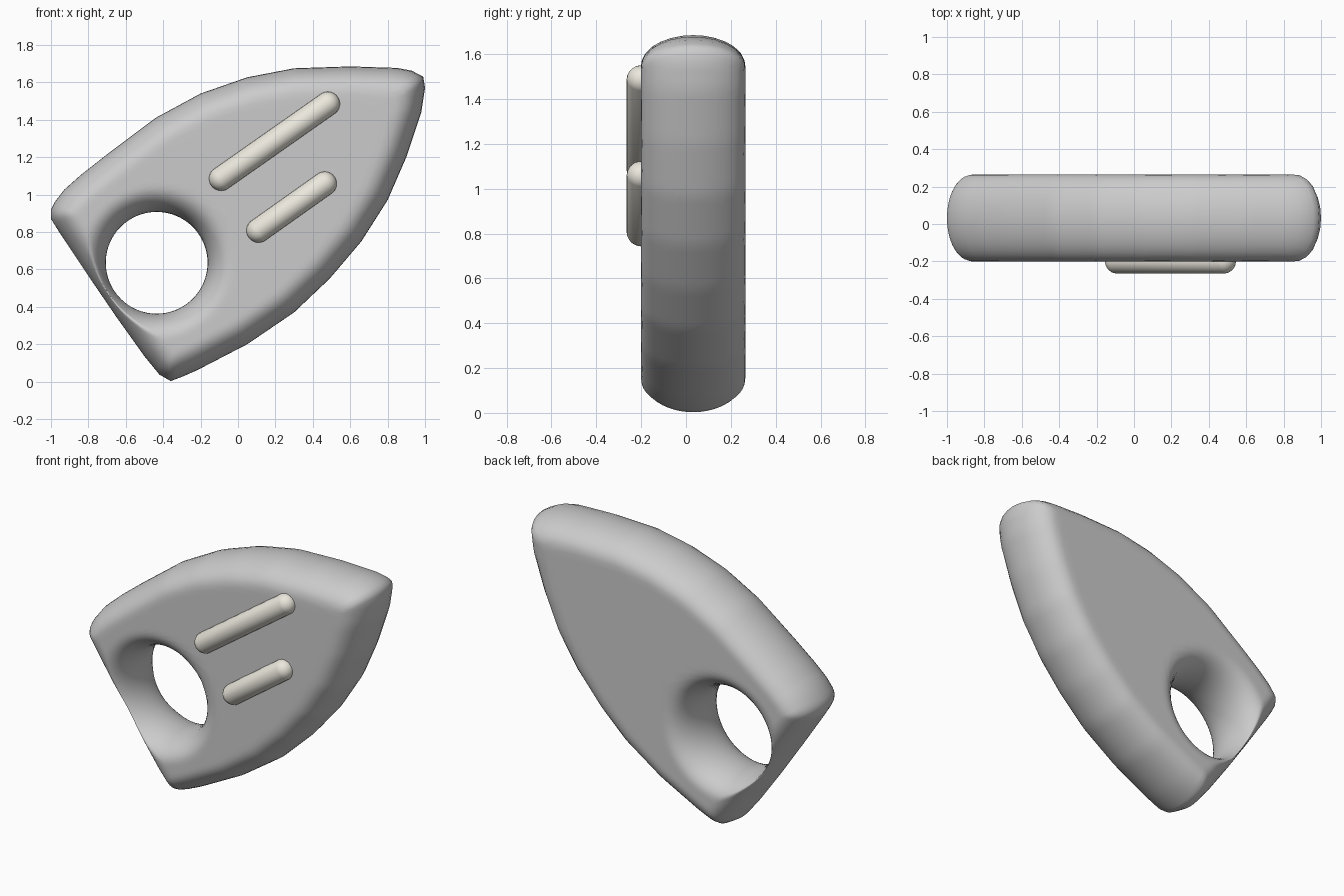
import bpy, bmesh, math
from mathutils import Vector, Matrix

if "Cube" in bpy.data.objects:
    bpy.data.objects.remove(bpy.data.objects["Cube"])

OUTLINE = [(-1, .92), (-.98, .96), (-.93, 1.025), (-.84, 1.105), (-.7, 1.215), (-.44, 1.41),
           (-.2, 1.54), (.05, 1.627), (.3, 1.675), (.6, 1.685), (.85, 1.677), (.93, 1.662),
           (.99, 1.63), (1, 1.57), (.98, 1.44), (.9, 1.2), (.8, .97), (.66, .75),
           (.49, .55), (.3, .37), (.05, .2), (-.22, .06), (-.3, .025), (-.36, .003),
           (-.42, .037), (-.5, .135), (-.65, .345), (-.8, .565), (-.95, .79), (-1, .87)]
HOLE, HOLE_R = Vector((-.435, .635)), .272
MID_Y, HALF, ROUND = .032, .233, .14
pts = [Vector(p) for p in OUTLINE]
segs = list(zip(pts, pts[1:] + pts[:1]))


def edge_distance(p):
    best = 9
    for a, b in segs:
        ab = b - a
        t = max(0, min(1, (p - a).dot(ab) / ab.length_squared))
        best = min(best, (a + ab * t - p).length)
    return best


def half_depth(p):
    d = min(edge_distance(p), (p - HOLE).length - HOLE_R)
    u = 1 - max(0, min(1, d / ROUND))
    return HALF * math.sqrt(max(0, 1 - u ** 2.1))


def finish(bm, name, mat=None):
    bmesh.ops.recalc_face_normals(bm, faces=bm.faces)
    for f in bm.faces:
        f.smooth = True
    me = bpy.data.meshes.new(name)
    bm.to_mesh(me)
    bm.free()
    if mat:
        me.materials.append(mat)
    ob = bpy.data.objects.new(name, me)
    bpy.context.collection.objects.link(ob)
    return ob


# rounded plate: loops run from the hole rim to the outer rim, pillowed on both sides
rim = []
for a, b in segs:
    n = max(2, round((b - a).length / .045))
    rim += [a.lerp(b, i / n) for i in range(n)]
STEPS = 26
bm = bmesh.new()
front, back = [], []
for k in range(STEPS + 1):
    t = (1 - math.cos(math.pi * k / STEPS)) / 2
    fr, bk = [], []
    for p in rim:
        q = (HOLE + (p - HOLE).normalized() * HOLE_R).lerp(p, t)
        h = 0 if k in (0, STEPS) else half_depth(q)
        v = bm.verts.new((q.x, MID_Y - h, q.y))
        fr.append(v)
        bk.append(v if k in (0, STEPS) else bm.verts.new((q.x, MID_Y + h, q.y)))
    front.append(fr)
    back.append(bk)
N = len(rim)
for rows in (front, back):
    for r0, r1 in zip(rows, rows[1:]):
        for i in range(N):
            j = (i + 1) % N
            bm.faces.new((r0[i], r0[j], r1[j], r1[i]))
finish(bm, "pierced_plate")

# pale raised bars on the front face
cream = bpy.data.materials.new("cream")
cream.diffuse_color = (.83, .8, .72, 1)
cream.use_nodes = True
cream.node_tree.nodes["Principled BSDF"].inputs["Base Color"].default_value = cream.diffuse_color


def bar(name, a, b, r=.065):
    a, b = Vector((a[0], -.2, a[1])), Vector((b[0], -.2, b[1]))
    bm = bmesh.new()
    bmesh.ops.create_uvsphere(bm, u_segments=24, v_segments=13, radius=r)
    for v in bm.verts:
        v.co.z += math.copysign((b - a).length / 2, v.co.z)
    rot = (b - a).to_track_quat('Z', 'Y').to_matrix().to_4x4()
    bm.transform(Matrix.Translation((a + b) / 2) @ rot)
    finish(bm, name, cream)


bar("upper_bar", (-.09, 1.085), (.48, 1.485))
bar("lower_bar", (.11, .808), (.463, 1.058))
